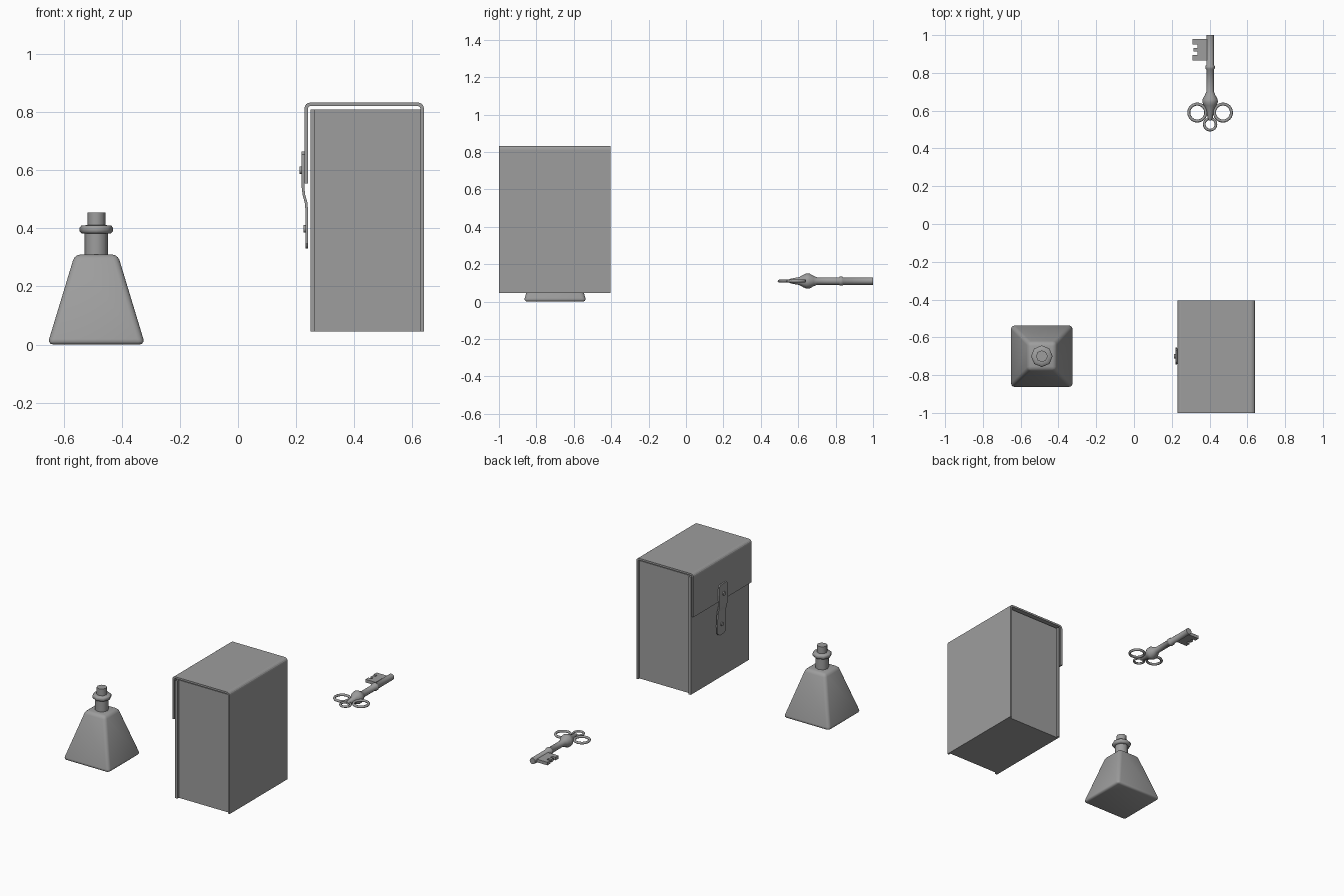
import bpy, bmesh, math
from mathutils import Vector

if "Cube" in bpy.data.objects:
    bpy.data.objects.remove(bpy.data.objects["Cube"])

GREY = (0.34, 0.34, 0.34, 1)
grey = bpy.data.materials.new("plain_grey")
grey.use_nodes = True
grey.diffuse_color = GREY
grey.node_tree.nodes["Principled BSDF"].inputs["Base Color"].default_value = GREY


def finish(obj, angle=None):
    obj.data.materials.clear()
    obj.data.materials.append(grey)
    if angle:
        bpy.ops.object.select_all(action="DESELECT")
        obj.select_set(True)
        bpy.context.view_layer.objects.active = obj
        bpy.ops.object.shade_smooth_by_angle(angle=math.radians(angle))
    return obj


def from_bmesh(name, bm, angle=None):
    bmesh.ops.recalc_face_normals(bm, faces=bm.faces)
    mesh = bpy.data.meshes.new(name)
    bm.to_mesh(mesh)
    bm.free()
    obj = bpy.data.objects.new(name, mesh)
    bpy.context.collection.objects.link(obj)
    return finish(obj, angle)


def block(name, low, high):
    bm = bmesh.new()
    bmesh.ops.create_cube(bm, size=1)
    for v in bm.verts:
        v.co = Vector([(a + b) / 2 + c * (b - a) for a, b, c in zip(low, high, v.co)])
    return from_bmesh(name, bm)


def lathe(name, profile, origin, axis="z", sides=8):
    """Turn (radius, distance) pairs about an axis through origin."""
    bm = bmesh.new()
    rings = []
    for r, d in profile:
        ring = []
        for i in range(sides):
            a = math.tau * i / sides
            u, w = r * math.cos(a), r * math.sin(a)
            off = (u, w, d) if axis == "z" else (u, d, w)
            ring.append(bm.verts.new(Vector(origin) + Vector(off)))
        rings.append(ring)
    for lower, upper in zip(rings, rings[1:]):
        for i in range(sides):
            j = (i + 1) % sides
            bm.faces.new((lower[i], lower[j], upper[j], upper[i]))
    bm.faces.new(rings[0])
    bm.faces.new(rings[-1])
    return from_bmesh(name, bm, 50)


def ribbon(name, path, y, thickness):
    """Sheet following (x, z, half width) points, thickened about its middle."""
    bm = bmesh.new()
    rows = [[bm.verts.new((x, y + s * half, z)) for s in (-1, 1)] for x, z, half in path]
    for a, b in zip(rows, rows[1:]):
        bm.faces.new((a[0], a[1], b[1], b[0]))
    obj = from_bmesh(name, bm)
    solid = obj.modifiers.new("thickness", "SOLIDIFY")
    solid.thickness = thickness
    solid.offset = 0
    solid.use_even_offset = True
    return obj


# Case: recessed core, front wall, and a cover wrapping the back, top and front
CASE_Y, HALF = -0.7025, 0.2975
FRONT, BACK = CASE_Y - HALF, CASE_Y + HALF
block("case_core", (0.26, FRONT + 0.015, 0.045), (0.632, BACK - 0.015, 0.81))
block("case_front_wall", (0.249, FRONT, 0.045), (0.264, BACK, 0.81))


def corner(cx, cz, r, start, steps=4):
    angles = [start + math.pi / 2 * i / steps for i in range(steps + 1)]
    return [(cx + r * math.cos(a), cz + r * math.sin(a), HALF) for a in angles]


cover = [(0.634, 0.045, HALF)]
cover += corner(0.62, 0.813, 0.014, 0)
cover += corner(0.249, 0.813, 0.014, math.pi / 2)
cover += [(0.235, 0.555, HALF)]
ribbon("case_cover", cover, CASE_Y, 0.012)

# Strap bending from the flap down to the front wall
strap = [(0.224, 0.665, 0.03), (0.224, 0.655, 0.042), (0.224, 0.60, 0.045),
         (0.224, 0.54, 0.041), (0.227, 0.515, 0.04), (0.234, 0.49, 0.04),
         (0.237, 0.46, 0.041), (0.237, 0.40, 0.045), (0.237, 0.35, 0.043),
         (0.237, 0.338, 0.034), (0.237, 0.33, 0.018)]
ribbon("case_strap", strap, -0.70, 0.009)
for label, x, z in (("upper", 0.219, 0.60), ("lower", 0.233, 0.398)):
    bpy.ops.mesh.primitive_cylinder_add(vertices=12, radius=0.013, depth=0.014,
                                        location=(x, -0.70, z), rotation=(0, math.pi / 2, 0))
    stud = bpy.context.object
    stud.name = label + "_stud"
    finish(stud, 40)

# Bottle: tapered square body with rounded edges
BOTTLE = (-0.488, -0.70, 0)
bm = bmesh.new()
bmesh.ops.create_cube(bm, size=2)
for v in bm.verts:
    half, z = (0.074, 0.31) if v.co.z > 0 else (0.168, 0)
    v.co = Vector(BOTTLE) + Vector((v.co.x * half, v.co.y * half, z))
bmesh.ops.bevel(bm, geom=bm.edges[:], offset=0.02, offset_type="OFFSET",
                segments=3, profile=0.5, affect="EDGES")
from_bmesh("bottle_body", bm, 40)
lathe("bottle_neck", [(0.04, 0.30), (0.04, 0.40)], BOTTLE)
lathe("bottle_collar", [(0.04, 0.382), (0.051, 0.383), (0.057, 0.39),
                        (0.057, 0.403), (0.051, 0.41), (0.03, 0.411)], BOTTLE)
lathe("bottle_stopper", [(0.031, 0.40), (0.031, 0.455)], BOTTLE)

# Key: turned stem, three bow rings and a notched bit
KX, KZ = 0.403, 0.11
lathe("key_stem", [(0.007, 0.548), (0.013, 0.56), (0.021, 0.605), (0.034, 0.628),
                   (0.041, 0.645), (0.040, 0.66), (0.028, 0.682), (0.02, 0.70),
                   (0.02, 0.818), (0.025, 0.823), (0.025, 0.836), (0.02, 0.841),
                   (0.02, 1.0)], (KX, 0, KZ), "y", 12)
for label, dx, y, major, minor in (("right", -0.068, 0.59, 0.045, 0.008),
                                   ("left", 0.068, 0.59, 0.045, 0.008),
                                   ("end", 0, 0.528, 0.031, 0.007)):
    bpy.ops.mesh.primitive_torus_add(major_segments=24, minor_segments=8, major_radius=major,
                                     minor_radius=minor, location=(KX + dx, y, KZ))
    ring = bpy.context.object
    ring.name = "key_ring_" + label
    finish(ring, 60)

outline = [(0.39, 0.865), (0.31, 0.865), (0.31, 0.895), (0.335, 0.895), (0.335, 0.912),
           (0.315, 0.912), (0.315, 0.933), (0.335, 0.933), (0.335, 0.95), (0.31, 0.95),
           (0.31, 0.98), (0.39, 0.98)]
bm = bmesh.new()
plate = bm.faces.new([bm.verts.new((x, y, KZ - 0.01)) for x, y in outline])
grown = bmesh.ops.extrude_face_region(bm, geom=[plate])["geom"]
bmesh.ops.translate(bm, vec=(0, 0, 0.02),
                    verts=[g for g in grown if isinstance(g, bmesh.types.BMVert)])
from_bmesh("key_bit", bm)
